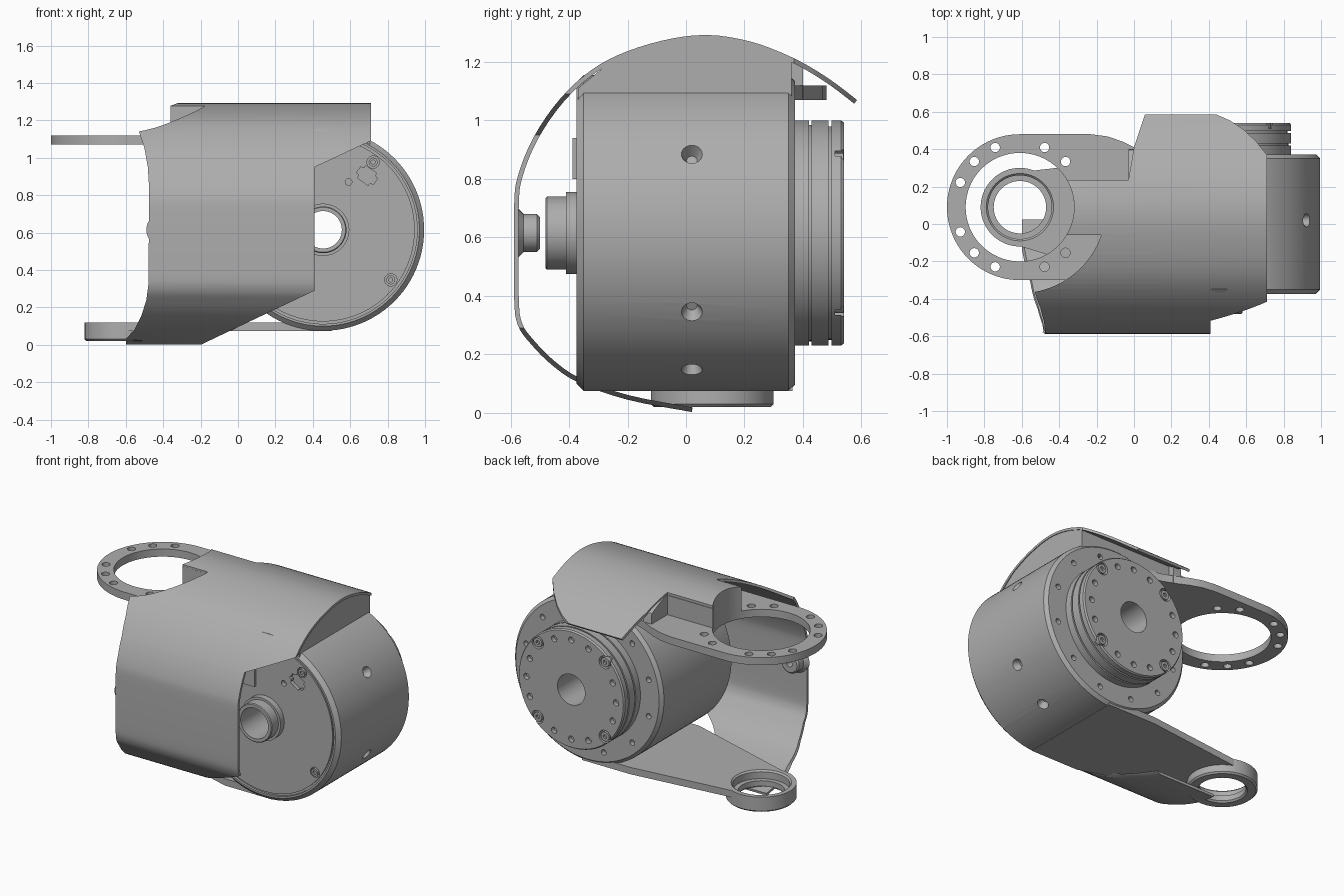
import bpy, bmesh, math
from mathutils import Vector, Matrix

old = bpy.data.objects.get("Cube")
if old:
    bpy.data.objects.remove(old, do_unlink=True)

grey = bpy.data.materials.new("machined_grey")
grey.use_nodes = True
COL = (0.42, 0.42, 0.42, 1)
grey.diffuse_color = COL
grey.node_tree.nodes["Principled BSDF"].inputs["Base Color"].default_value = COL

DX, DZ = 0.455, 0.615      # drum axis
RX, RY = -0.61, 0.09       # arm ring axis


def finish(name, bm):
    bmesh.ops.recalc_face_normals(bm, faces=bm.faces)
    me = bpy.data.meshes.new(name)
    bm.to_mesh(me)
    bm.free()
    me.materials.append(grey)
    ob = bpy.data.objects.new(name, me)
    bpy.context.scene.collection.objects.link(ob)
    return ob


def prism(name, pts, axis, lo, hi):
    """Extrude a 2D outline along an axis."""
    def at(p, h):
        return {"x": (h, p[0], p[1]), "y": (p[0], h, p[1]), "z": (p[0], p[1], h)}[axis]
    bm = bmesh.new()
    a, b = ([bm.verts.new(at(p, h)) for p in pts] for h in (lo, hi))
    bm.faces.new(a)
    bm.faces.new(b)
    for i in range(len(pts)):
        j = (i + 1) % len(pts)
        bm.faces.new((a[i], a[j], b[j], b[i]))
    return finish(name, bm)


def lathe(name, prof, c, axis, n=96):
    """Spin a closed (radius, height) profile round an axis at c."""
    bm = bmesh.new()
    rings = []
    for i in range(n):
        t = math.tau * i / n
        ring = []
        for r, h in prof:
            u, v = c[0] + r * math.cos(t), c[1] + r * math.sin(t)
            ring.append(bm.verts.new((u, h, v) if axis == "y" else (u, v, h)))
        rings.append(ring)
    for i in range(n):
        a, b = rings[i], rings[(i + 1) % n]
        for k in range(len(prof)):
            m = (k + 1) % len(prof)
            bm.faces.new((a[k], a[m], b[m], b[k]))
    return finish(name, bm)


def rods(name, specs, n=20):
    """Cones or cylinders: (centre, direction, radius, end radius, length)."""
    bm = bmesh.new()
    for p, d, r1, r2, length in specs:
        rot = Vector(d).to_track_quat("Z", "Y").to_matrix().to_4x4()
        bmesh.ops.create_cone(bm, cap_ends=True, segments=n, radius1=r1, radius2=r2,
                              depth=length, matrix=Matrix.Translation(p) @ rot)
    return finish(name, bm)


def boolean(ob, cutter, op="DIFFERENCE", keep=False):
    mod = ob.modifiers.new("cut", "BOOLEAN")
    mod.operation, mod.object, mod.solver = op, cutter, "EXACT"
    dg = bpy.context.evaluated_depsgraph_get()
    me = bpy.data.meshes.new_from_object(ob.evaluated_get(dg))
    ob.modifiers.clear()
    ob.data = me
    if not keep:
        bpy.data.objects.remove(cutter, do_unlink=True)


def arc(cx, cy, r, a0, a1, n=24):
    ts = [math.radians(a0 + (a1 - a0) * i / n) for i in range(n + 1)]
    return [(cx + r * math.cos(t), cy + r * math.sin(t)) for t in ts]


def on_drum(r, deg, y):
    t = math.radians(deg)
    return Vector((DX + r * math.cos(t), y, DZ + r * math.sin(t)))


# Shell section, smoothed, seen along x
KEY = [(.585, 1.07), (.5, 1.135), (.4, 1.197), (.3, 1.243), (.2, 1.275), (.08, 1.292),
       (-.05, 1.28), (-.2, 1.237), (-.32, 1.175), (-.43, 1.075), (-.52, .945), (-.575, .81),
       (-.588, .7), (-.588, .4), (-.575, .3), (-.53, .235), (-.46, .165), (-.37, .105),
       (-.2, .045), (.02, .003)]
K = [Vector(p) for p in KEY]
outer = []
for i in range(len(K) - 1):
    p0, p1, p2, p3 = K[max(i - 1, 0)], K[i], K[i + 1], K[min(i + 2, len(K) - 1)]
    if i == 12:
        outer.append(p1)
        continue
    for s in range(4):
        t = s / 4
        outer.append(.5 * (2 * p1 + (p2 - p0) * t + (2 * p0 - 5 * p1 + 4 * p2 - p3) * t * t
                           + (3 * p1 - p0 - 3 * p2 + p3) * t ** 3))
outer.append(K[-1])


def inset(d):
    out = []
    for i, p in enumerate(outer):
        t = (outer[min(i + 1, len(outer) - 1)] - outer[max(i - 1, 0)]).normalized()
        out.append(p + Vector((-t.y, t.x)) * d)
    return out


shell = prism("cover_shell", outer + inset(.016)[::-1], "x", -.75, .71)
side = [(.75, 1.5), (.75, 1.109), (.41, .95), (.41, .29), (-.2, 0), (-.2, -.1), (-.6, -.1),
        (-.6, .03), (-.555, .08), (-.515, .16), (-.49, .24), (-.478, .33), (-.476, .85),
        (-.482, .95), (-.5, 1.05), (-.53, 1.14), (-.53, 1.5)]
boolean(shell, prism("side_trim", side, "y", -.8, .8), "INTERSECT")
notch = (arc(RX, RY, .46, -19, -85) + [(-1.2, -.37), (-1.2, .8), (.06, .8), (.06, .59), (0, .41),
         (-.03, .235)] + arc(RX, RY, .29, 30, -31))
boolean(shell, prism("ring_notch", notch, "z", .85, 1.5))
flap = [(.43, .7), (.43, .59), (.51, .555), (.58, .51), (.65, .445), (.71, .37), (.9, .3), (.9, .7)]
boolean(shell, prism("flap_trim", flap, "z", .9, 1.5))

# Drum with hub, rim chamfers and rear output disc
drum = lathe("drum_body", [
    (.1, -.48), (.12, -.48), (.125, -.475), (.125, -.41), (.14, -.41), (.14, -.37), (.49, -.37),
    (.49, -.36), (.503, -.36), (.503, -.375), (.515, -.375), (.54, -.35), (.54, .35), (.52, .372),
    (.385, .372), (.385, .42), (.37, .42), (.37, .43), (.385, .43), (.385, .487), (.365, .487),
    (.365, .497), (.385, .497), (.385, .53), (.378, .54), (.1, .54)], (DX, DZ), "y")
Y = (0, 1, 0)
holes = [(on_drum(.325, 22.5 * k, .54), Y, .02, .02, .06) for k in range(16) if k % 4 != 2]
holes += [(on_drum(.345, 45 + 90 * k, .54), Y, .042, .042, .06) for k in range(4)]
holes += [(on_drum(.46, 15 + 30 * k, .37), Y, .018, .018, .06) for k in range(12)]
holes += [(on_drum(.45, 53.5 + 90 * k, -.37), Y, .033, .033, .04) for k in range(4)]
holes += [(on_drum(.29, 62, -.37), Y, .018, .018, .06)]
for a in (30, -30, -60):
    holes.append((on_drum(.53, a, .02), on_drum(1, a, 0) - on_drum(0, a, 0), .018, .046, .07))
boolean(drum, rods("drum_drills", holes))

# Tilted pocket in the front face
bm = bmesh.new()
bmesh.ops.create_cube(bm, size=1, matrix=Matrix.Translation((.69, -.37, .905))
                      @ Matrix.Rotation(math.radians(35), 4, "Y") @ Matrix.Diagonal((.11, .05, .08, 1)))
bmesh.ops.bevel(bm, geom=[e for e in bm.edges if abs(e.verts[0].co.y - e.verts[1].co.y) > .04],
                offset=.02, segments=3, affect="EDGES")
boolean(drum, finish("pocket", bm))

# Socket screws, front and rear
heads = [(on_drum(.345, 45 + 90 * k, .522), Y, .03, .03, .034) for k in range(4)]
heads += [(on_drum(.45, 53.5 + 90 * k, -.362), Y, .024, .024, .025) for k in range(4)]
screws = rods("socket_screws", heads)
sockets = [(on_drum(.345, 45 + 90 * k, .54), Y, .014, .014, .03) for k in range(4)]
sockets += [(on_drum(.45, 53.5 + 90 * k, -.375), Y, .012, .012, .02) for k in range(4)]
boolean(screws, rods("sockets", sockets, 6))

# Upper arm plate with drilled ring
bore = rods("ring_bore", [((RX, RY, 1.15), (0, 0, 1), .29, .29, .6)], 96)
plate = arc(RX, RY, .39, 90, 270, 48) + [(.25, -.3), (.25, .35), (.1, .37), (0, .41), (-.06, .44),
                                         (-.14, .468), (-.23, .48)]
upper_arm = prism("upper_arm", plate, "z", 1.07, 1.12)
boolean(upper_arm, bore, keep=True)
drill = [((*arc(RX, RY, .345, 22.5 * k, 0)[0], 1.1), (0, 0, 1), .025, .025, .2)
         for k in range(2, 15) if k % 4]
boolean(upper_arm, rods("ring_drills", drill))


# Filler blocks following the underside of the shell
def filler(name, y0, y1, x0, x1, foot=()):
    top = [tuple(p) for p in inset(.01) if y0 <= p.x <= y1 and p.y > .9]
    top = [(y1, top[0][1] - .012)] + top + (list(foot) or [(y0, top[-1][1] - .005)])
    return prism(name, top + [(top[-1][0], 1.07), (y1, 1.07)], "x", x0, x1)


filler("crown_block", -.28, .36, -.03, .705, [(-.37, 1.11)])
filler("arm_rib", .2, .4, -.03, .03)
tab = filler("ring_tab_block", -.06, .235, -.4, .05)
boolean(tab, bore)

# Lower arm and its bearing ring
lower = ([(.5, -.35), (.5, .365), (.15, .365)] + arc(RX, RY, .2, 75, 255, 32) + [(.15, -.35)])
lower_arm = prism("lower_arm", lower, "z", .075, .12)
boolean(lower_arm, rods("bearing_bore", [((RX, RY, .1), (0, 0, 1), .19, .19, .3)], 64))
lathe("bearing_ring", [(.14, .03), (.15, .02), (.2, .02), (.21, .03), (.21, .12), (.18, .12),
                       (.17, .11), (.17, .065), (.14, .065)], (RX, RY), "z", 72)

# Fixing boss inside the shell and plate on the drum face
lathe("shell_boss", [(.02, -.58), (.09, -.58), (.065, -.555), (.065, -.51), (.055, -.5), (.02, -.5)],
      (-.4, DZ), "y", 32)
prism("connector_pad", [(.18, .8), (.39, .8), (.39, .94), (.18, .94)], "y", -.388, -.36)

# Shade smooth, keeping edges sharp
for ob in bpy.context.selected_objects:
    ob.select_set(False)
for ob in bpy.context.scene.objects:
    if ob.type == "MESH":
        ob.select_set(True)
        bpy.context.view_layer.objects.active = ob
bpy.ops.object.shade_smooth_by_angle(angle=math.radians(30))
